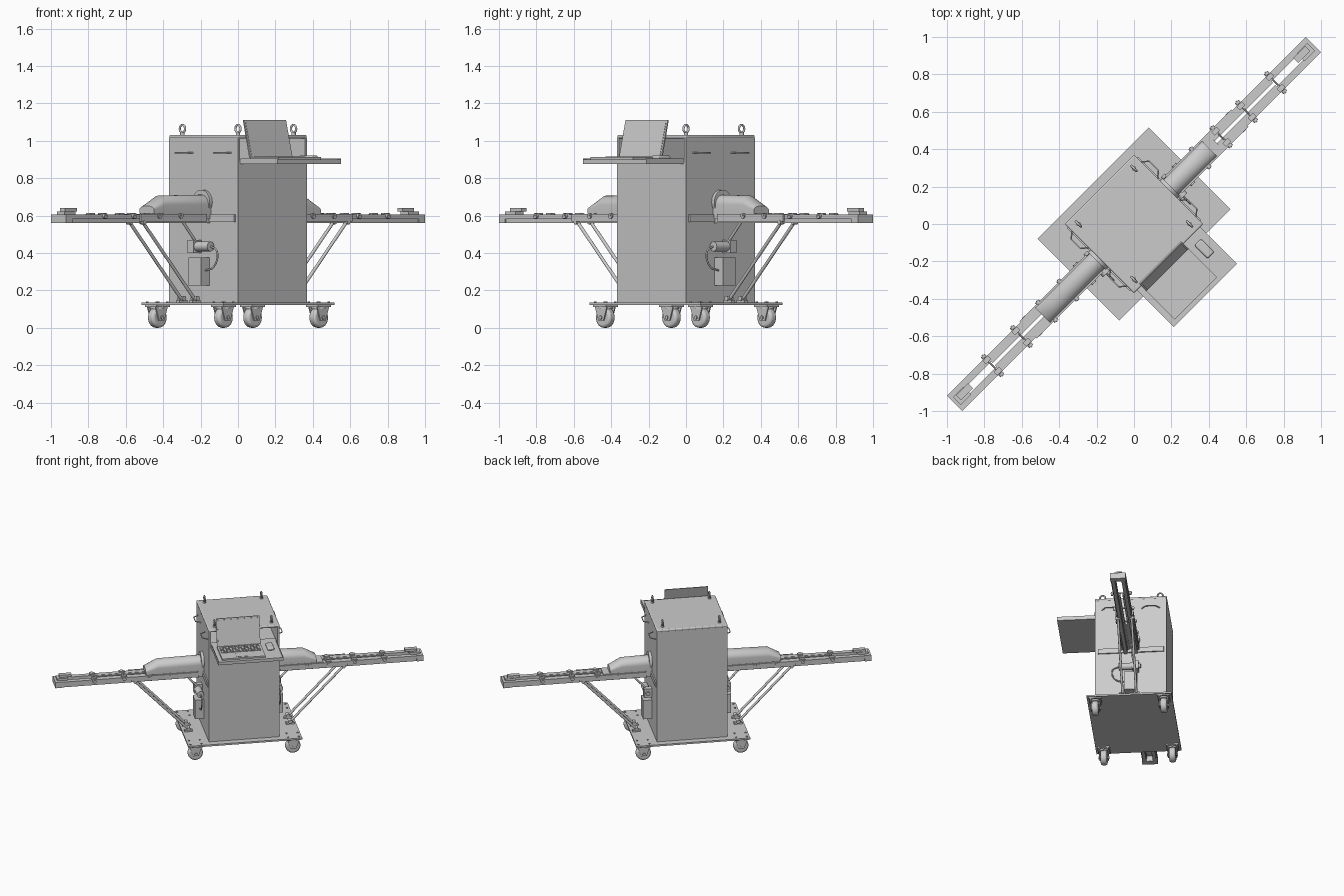
import bpy, bmesh, math
from mathutils import Matrix, Vector

if "Cube" in bpy.data.objects:
    bpy.data.objects.remove(bpy.data.objects["Cube"])

grey = bpy.data.materials.new("plain_grey")
grey.use_nodes = True
grey.diffuse_color = (0.6, 0.6, 0.6, 1)
grey.node_tree.nodes["Principled BSDF"].inputs["Base Color"].default_value = (0.6, 0.6, 0.6, 1)
TURN = math.radians(45)  # whole machine stands turned on the floor


def finish(name, bm, smooth=False, bevel=0):
    bmesh.ops.recalc_face_normals(bm, faces=bm.faces)
    me = bpy.data.meshes.new(name)
    bm.to_mesh(me)
    bm.free()
    ob = bpy.data.objects.new(name, me)
    bpy.context.collection.objects.link(ob)
    ob.rotation_euler.z = TURN
    me.materials.append(grey)
    if bevel:
        mod = ob.modifiers.new("bevel", "BEVEL")
        mod.width, mod.segments = bevel, 3
    if smooth:
        bpy.ops.object.select_all(action="DESELECT")
        ob.select_set(True)
        bpy.context.view_layer.objects.active = ob
        bpy.ops.object.shade_smooth_by_angle(angle=math.radians(35))
    return ob


def add_box(bm, x, y, z):
    size = [abs(b - a) for a, b in (x, y, z)]
    mid = [(a + b) / 2 for a, b in (x, y, z)]
    bmesh.ops.create_cube(bm, size=1, matrix=Matrix.Translation(mid) @ Matrix.Diagonal((*size, 1)))


def box(name, x, y, z, bevel=0):
    bm = bmesh.new()
    add_box(bm, x, y, z)
    return finish(name, bm, bevel > 0, bevel)


def rod(name, a, b, r, sides=16, bevel=0):
    a, b = Vector(a), Vector(b)
    d = b - a
    bm = bmesh.new()
    turn = d.to_track_quat("Z", "Y").to_matrix().to_4x4()
    bmesh.ops.create_cone(bm, cap_ends=True, segments=sides, radius1=r, radius2=r,
                          depth=d.length, matrix=Matrix.Translation((a + b) / 2) @ turn)
    return finish(name, bm, True, bevel)


def loft(name, rings, smooth=True):
    bm = bmesh.new()
    loops = [[bm.verts.new(p) for p in ring] for ring in rings]
    n = len(loops[0])
    for p, q in zip(loops, loops[1:]):
        for i in range(n):
            bm.faces.new((p[i], p[(i + 1) % n], q[(i + 1) % n], q[i]))
    bm.faces.new(loops[0])
    bm.faces.new(loops[-1])
    return finish(name, bm, smooth)


def tube(name, points, r, smooth=False, closed=False):
    cu = bpy.data.curves.new(name, "CURVE")
    cu.dimensions = "3D"
    cu.bevel_depth, cu.bevel_resolution = r, 3
    sp = cu.splines.new("BEZIER" if smooth else "POLY")
    pts = sp.bezier_points if smooth else sp.points
    pts.add(len(points) - 1)
    for p, c in zip(pts, points):
        if smooth:
            p.co = c
            p.handle_left_type = p.handle_right_type = "AUTO"
        else:
            p.co = (*c, 1)
    sp.use_cyclic_u = closed
    cu.use_fill_caps = True
    ob = bpy.data.objects.new(name, cu)
    bpy.context.collection.objects.link(ob)
    ob.rotation_euler.z = TURN
    cu.materials.append(grey)


# Cabinet: lower body, open-fronted upper bay and lid
box("cabinet_body", (-.26, .26), (-.26, .26), (.13, .88))
box("bay_back_wall", (-.26, .26), (.245, .26), (.88, 1.015))
for s in (1, -1):
    box("bay_side_wall", (s * .245, s * .26), (-.26, .245), (.88, 1.015))
box("cabinet_lid", (-.262, .262), (-.262, .262), (1.012, 1.032), .008)

# Lifting eyes
for sx in (1, -1):
    for sy in (1, -1):
        x, y = sx * .21, sy * .21
        rod("eye_stem", (x, y, 1.03), (x, y, 1.045), .012)
        ring = [(x, y + .02 * math.cos(t * math.pi / 10), 1.064 + .02 * math.sin(t * math.pi / 10))
                for t in range(20)]
        tube("lifting_eye", ring, .006, closed=True)

# Base plate, bolts and casters
box("base_plate", (-.42, .42), (-.31, .31), (.122, .135))
for sx in (1, -1):
    for sy in (1, -1):
        x, y = sx * .36, sy * .25
        box("caster_plate", (x - .05, x + .05), (y - .045, y + .045), (.112, .122))
        rod("caster_swivel", (x, y, .1), (x, y, .113), .04)
        rod("caster_wheel", (x, y - .024, .055), (x, y + .024, .055), .055, 32, .014)
        rod("caster_axle", (x, y - .04, .055), (x, y + .04, .055), .01)
        profile = [(-.045, .112), (.045, .112), (.02, .04), (-.02, .04)]
        for side in (1, -1):
            loft("caster_fork", [[(x + u, y + side * v, z) for u, z in profile] for v in (.027, .034)], False)
        for bx in (-.04, .04):
            for by in (-.035, .035):
                rod("plate_bolt", (x + bx, y + by, .134), (x + bx, y + by, .14), .007, 6)

# Both conveyor arms with their fittings
for s in (1, -1):
    def X(*vals):
        return tuple(s * v for v in vals)

    # Rail bars in two layers, end block and stop
    for t in (1, -1):
        box("rail_lower_bar", X(.26, 1.357), (t * .024, t * .05), (.56, .583))
        box("rail_upper_bar", X(.26, 1.357), (t * .02, t * .057), (.583, .605))
        box("rail_side_plate", X(.3, .8), (t * .057, t * .066), (.568, .608))
        box("rail_inner_strip", X(.26, 1.06), (t * .008, t * .02), (.59, .603))
    box("rail_end_block", X(1.31, 1.357), (-.057, .057), (.56, .607))
    box("end_stop_base", X(1.26, 1.34), (-.03, .03), (.605, .622))
    box("end_stop_arm", X(1.23, 1.32), (-.012, .025), (.622, .64))
    box("rail_bed", X(.26, .62), (-.057, .057), (.595, .612))
    box("rail_wall_ledge", X(.26, .27), (-.24, .24), (.566, .605))

    # Cross clamps
    for u in (.5, .66, .85, 1.07):
        rod("clamp_rod", (s * u, -.078, .602), (s * u, .078, .602), .005, 10)
        for t in (1, -1):
            rod("clamp_knob", (s * u, t * .06, .598), (s * u, t * .074, .598), .014)
            box("clamp_tab", X(u - .02, u + .02), (t * .03, t * .056), (.605, .614))

    # Arched guard with sloping mouth and wall collar
    tip = .57 if s > 0 else .69
    arch = [(-.056, .612)] + [(-.056 * math.cos(a * math.pi / 14), .66 + .052 * math.sin(a * math.pi / 14))
                              for a in range(15)] + [(.056, .612)]
    loft("arched_guard", [[(s * u, v, .612 + (z - .612) * k) for v, z in arch]
                          for u, k in ((.26, 1), (tip - .09, .95), (tip, .4))])
    rod("guard_collar", (s * .258, 0, .672), (s * .28, 0, .672), .066, 32)

    # Diagonal struts and their feet
    for t in (1, -1):
        rod("arm_strut", (s * .375, t * .05, .15), (s * .77, t * .05, .565), .009)
        box("strut_foot", X(.345, .405), (t * .038, t * .062), (.135, .148))
        rod("strut_foot_pivot", (s * .375, t * .03, .157), (s * .375, t * .072, .157), .014)
        rod("strut_top_pivot", (s * .77, t * .035, .565), (s * .77, t * .068, .565), .012)

    # Drive unit, control box and cable
    box("control_box", X(.26, .325), (-.045, .05), (.225, .375))
    box("drive_mount", X(.26, .32), (.015, .06), (.4, .47))
    rod("drive_motor", (s * .292, .015, .435), (s * .292, -.085, .435), .026, 20)
    rod("drive_shaft", (s * .292, .075, .435), (s * .292, .015, .435), .016)
    rod("knee_brace", (s * .29, .02, .45), (s * .4, .02, .57), .008)
    tube("cable", [(s * .29, -.085, .435), (s * .29, -.13, .41), (s * .29, -.11, .33),
                   (s * .29, -.04, .305)], .005, True)

    # Side grab handles
    for v in (-.21, .08):
        tube("grab_handle", [(s * .258, v, .935), (s * .295, v + .03, .935),
                             (s * .295, v + .1, .935), (s * .258, v + .13, .935)], .004)

# Shelf with a raised rim
box("shelf", (-.24, .24), (-.54, -.2), (.876, .9))
for x in ((-.24, -.235), (.235, .24)):
    box("shelf_rim", x, (-.54, -.26), (.9, .906))

# Portable computer
box("computer_base", (-.207, .113), (-.515, -.3), (.9, .912))
loft("computer_screen", [[(x, -.3, .91), (x, -.25, 1.112), (x, -.243, 1.112), (x, -.291, .91)]
                         for x in (-.207, .113)], False)
loft("screen_panel", [[(x, -.2992, .925), (x, -.2542, 1.102), (x, -.2522, 1.102), (x, -.2972, .925)]
                      for x in (-.197, .103)], False)
keys = bmesh.new()
for row in range(5):
    for col in range(13):
        x, y = -.193 + col * .0225, -.415 + row * .02
        add_box(keys, (x, x + .019), (y, y + .016), (.912, .917))
finish("keyboard_keys", keys)
box("touchpad", (-.095, 0), (-.5, -.44), (.912, .914))

# Pointing device
box("pointer", (.147, .197), (-.41, -.31), (.9, .922), .009)
